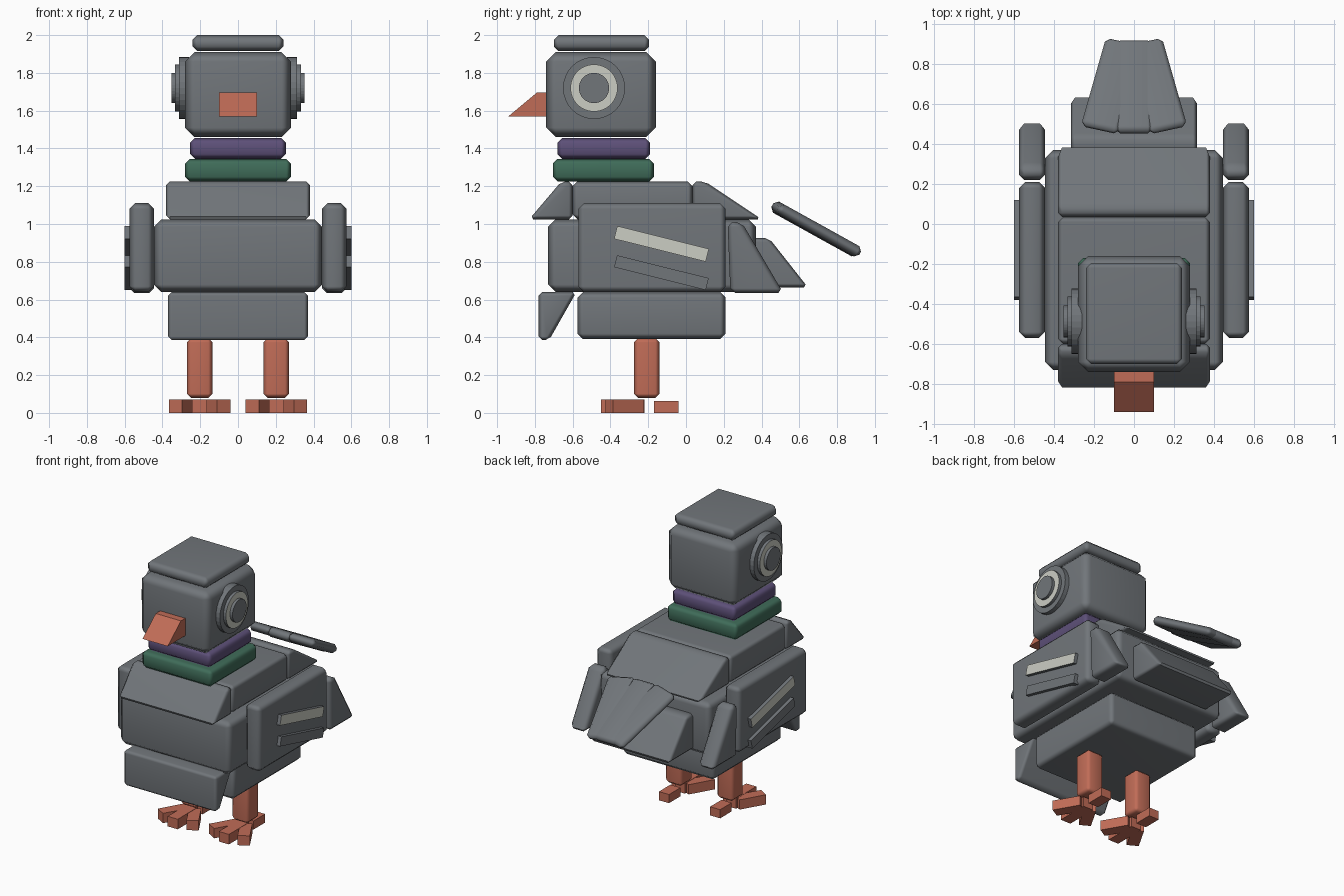
import bpy, bmesh, math
from mathutils import Matrix, Vector

if "Cube" in bpy.data.objects:
    bpy.data.objects.remove(bpy.data.objects["Cube"])


def mat(name, r, g, b):
    m = bpy.data.materials.new(name)
    m.diffuse_color = (r, g, b, 1)
    m.use_nodes = True
    m.node_tree.nodes["Principled BSDF"].inputs["Base Color"].default_value = m.diffuse_color
    return m


GREY = mat("slate grey", 0.165, 0.18, 0.195)
ORANGE = mat("terracotta orange", 0.53, 0.15, 0.095)
GREEN = mat("neck green", 0.05, 0.15, 0.10)
PURPLE = mat("neck purple", 0.11, 0.08, 0.19)
PALE = mat("pale cream", 0.60, 0.61, 0.55)


def finish(name, bm, material, bevel=0.0, outer=None):
    """Bevel, shade and link; outer=(side, material) paints faces pointing sideways."""
    bmesh.ops.recalc_face_normals(bm, faces=bm.faces)
    if bevel:
        bmesh.ops.bevel(bm, geom=list(bm.edges), offset=bevel, segments=1,
                        profile=0.5, affect='EDGES', clamp_overlap=True)
    bm.normal_update()
    me = bpy.data.meshes.new(name)
    me.materials.append(material)
    if outer:
        me.materials.append(outer[1])
        for f in bm.faces:
            if f.normal.x * outer[0] > 0.9:
                f.material_index = 1
    bm.to_mesh(me)
    bm.free()
    ob = bpy.data.objects.new(name, me)
    bpy.context.collection.objects.link(ob)
    if bevel:
        bpy.ops.object.select_all(action='DESELECT')
        ob.select_set(True)
        bpy.context.view_layer.objects.active = ob
        bpy.ops.object.shade_smooth_by_angle(angle=math.radians(50))
        ob.modifiers.new("flat faces", 'WEIGHTED_NORMAL').keep_sharp = True
    return ob


def box(name, x, y, z, material=GREY, bevel=0.025, turn=None, outer=None):
    """Box from (min, max) ranges, optionally turned about its centre."""
    size = Vector([r[1] - r[0] for r in (x, y, z)])
    mid = Vector([(r[1] + r[0]) / 2 for r in (x, y, z)])
    bm = bmesh.new()
    bmesh.ops.create_cube(bm, size=1, matrix=Matrix.Translation(mid)
                          @ (turn or Matrix()) @ Matrix.Diagonal((*size, 1)))
    return finish(name, bm, material, bevel, outer)


def prism(name, x0, x1, profile, material=GREY, bevel=0.02):
    """Side profile of (y, z) points extruded across x."""
    bm = bmesh.new()
    face = bm.faces.new([bm.verts.new((x0, y, z)) for y, z in profile])
    new = bmesh.ops.extrude_face_region(bm, geom=[face])["geom"]
    bmesh.ops.translate(bm, vec=(x1 - x0, 0, 0),
                        verts=[v for v in new if isinstance(v, bmesh.types.BMVert)])
    return finish(name, bm, material, bevel)


def disc(name, side, x0, x1, r, outer=None):
    bm = bmesh.new()
    bmesh.ops.create_cone(bm, cap_ends=True, segments=32, radius1=r, radius2=r,
                          depth=x1 - x0,
                          matrix=Matrix.Translation((side * (x0 + x1) / 2, -0.487, 1.72))
                          @ Matrix.Rotation(math.pi / 2, 4, 'Y'))
    return finish(name, bm, GREY, 0, outer)


def rot(deg, axis):
    return Matrix.Rotation(math.radians(deg), 4, axis)


# Head and neck
box("head", (-0.28, 0.28), (-0.74, -0.16), (1.46, 1.91), bevel=0.05)
box("crown", (-0.24, 0.24), (-0.70, -0.195), (1.915, 2.0))
box("upper_neck", (-0.253, 0.253), (-0.68, -0.19), (1.345, 1.455), PURPLE)
box("lower_neck", (-0.28, 0.28), (-0.705, -0.17), (1.225, 1.345), GREEN)
prism("beak", -0.10, 0.10,
      [(-0.72, 1.57), (-0.94, 1.57), (-0.79, 1.695), (-0.72, 1.695)], ORANGE, 0)

# Body blocks
box("shoulders", (-0.38, 0.38), (-0.60, 0.035), (1.025, 1.225))
box("body", (-0.445, 0.445), (-0.73, 0.37), (0.64, 1.025), bevel=0.04)
box("belly", (-0.37, 0.37), (-0.575, 0.21), (0.39, 0.64), bevel=0.03)

# Sloped chest, belly front, back and rump
prism("chest", -0.38, 0.38,
      [(-0.60, 1.225), (-0.66, 1.225), (-0.83, 1.025), (-0.60, 1.025)])
prism("belly_front", -0.37, 0.37,
      [(-0.78, 0.64), (-0.58, 0.64), (-0.725, 0.385), (-0.78, 0.385)])
prism("back", -0.38, 0.38,
      [(0.035, 1.225), (0.10, 1.225), (0.40, 1.025), (0.035, 1.025)])
prism("rump", -0.315, 0.315,
      [(0.35, 0.925), (0.44, 0.925), (0.645, 0.665), (0.35, 0.665)])

# Tail feathers
pitch = rot(-29, 'X')
box("tail_feather_middle", (-0.09, 0.09), (0.425, 0.945), (0.94, 1.007),
    bevel=0.022, turn=pitch)
for s, side in ((-1, "left"), (1, "right")):
    box("tail_feather_" + side, (s * 0.11 - 0.095, s * 0.11 + 0.095),
        (0.435, 0.945), (0.9425, 1.0045), bevel=0.022, turn=pitch @ rot(14 * s, 'Z'))

for s, side in ((-1, "left"), (1, "right")):
    def span(a, b):
        return tuple(sorted((s * a, s * b)))

    # Eye: socket, pale ring and pupil
    disc("eye_socket_" + side, s, 0.26, 0.312, 0.164)
    disc("eye_ring_" + side, s, 0.30, 0.333, 0.125, (s, PALE))
    disc("pupil_" + side, s, 0.32, 0.353, 0.08)

    # Wing, wing tip and bars
    box("wing_" + side, span(0.445, 0.575), (-0.57, 0.21), (0.64, 1.11), bevel=0.03)
    prism("wing_tip_" + side, s * 0.445, s * 0.575,
          [(0.22, 1.01), (0.295, 1.01), (0.515, 0.635), (0.235, 0.635)], bevel=0.025)
    tilt = rot(-14, 'X')
    box("wing_bar_upper_" + side, span(0.56, 0.60), (-0.38, 0.12), (0.86, 0.93),
        bevel=0, turn=tilt, outer=(s, PALE))
    box("wing_bar_lower_" + side, span(0.56, 0.60), (-0.38, 0.12), (0.71, 0.775),
        bevel=0, turn=tilt)

    # Leg and foot
    c = s * 0.203
    box("leg_" + side, (c - 0.068, c + 0.068), (-0.275, -0.14), (0.08, 0.395), ORANGE, 0.022)
    box("middle_toe_" + side, (c - 0.04, c + 0.04), (-0.45, -0.22), (0, 0.072), ORANGE, 0)
    for t, where in ((-1, "a"), (1, "b")):
        box("side_toe_%s_%s" % (where, side), (c + t * 0.08 - 0.04, c + t * 0.08 + 0.04),
            (-0.42, -0.23), (0, 0.07), ORANGE, 0, turn=rot(30 * t, 'Z'))
    box("back_toe_" + side, (c - 0.04, c + 0.04), (-0.17, -0.04), (0, 0.062), ORANGE, 0)
